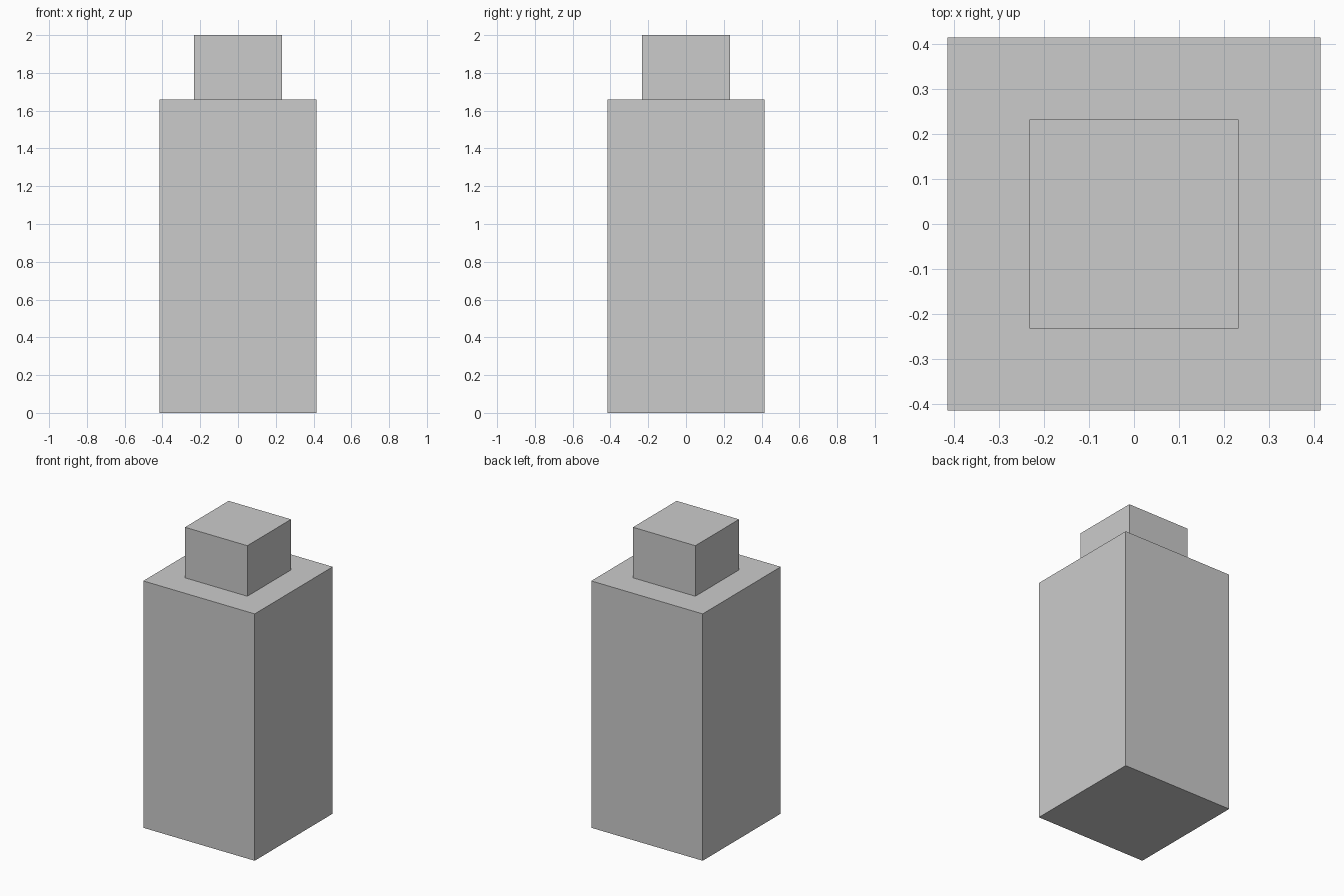
import bpy

if "Cube" in bpy.data.objects:
    bpy.data.objects.remove(bpy.data.objects["Cube"])


def box(name, width, z0, z1):
    """Square-section block centred on the z axis, from z0 to z1."""
    bpy.ops.mesh.primitive_cube_add(size=1, location=(0, 0, (z0 + z1) / 2))
    ob = bpy.context.object
    ob.name = name
    ob.scale = (width, width, z1 - z0)
    bpy.ops.object.transform_apply(location=False, rotation=False, scale=True)
    return ob


# Tall main block
box("body", 0.829, 0.0, 1.66)

# Smaller block on top
box("cap", 0.464, 1.66, 2.0)
